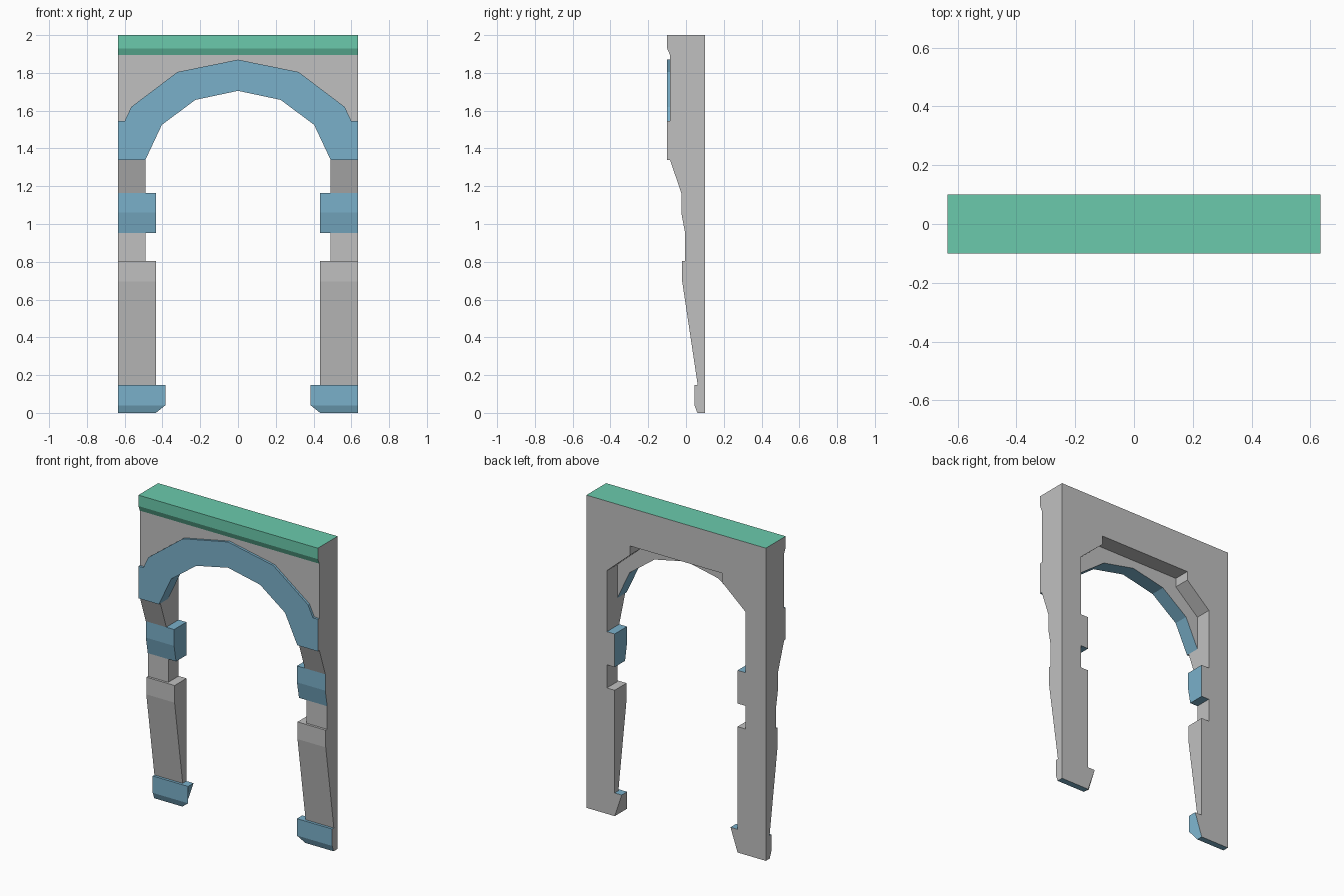
import bpy
import bmesh

cube = bpy.data.objects.get("Cube")
if cube:
    bpy.data.objects.remove(cube, do_unlink=True)


def make_material(name, rgb):
    mat = bpy.data.materials.new(name)
    mat.use_nodes = True
    color = (*rgb, 1.0)
    mat.diffuse_color = color
    mat.node_tree.nodes["Principled BSDF"].inputs["Base Color"].default_value = color
    return mat


stone = make_material("grey stone", (0.53, 0.53, 0.53))
blue = make_material("blue trim", (0.195, 0.434, 0.591))
green = make_material("green cornice", (0.147, 0.591, 0.413))

HALF = 0.635    # half of the width
BACK = 0.10     # back plane
MID = -0.005    # plane between the arch and the recess behind it
WALL = -0.085   # front of the wall
FRONT = -0.10   # front of the trim
POST = 0.49     # inner side of the thin post
LEG = 0.435     # inner side of the wide leg


def extrude(name, points, start, end, along, trim=None, adjust=None, plain=None):
    """Extrude an outline along x (points are y, z) or along y (points are x, z)."""
    bm = bmesh.new()
    place = (lambda p, d: (d, *p)) if along == "x" else (lambda p, d: (p[0], d, p[1]))
    face = bm.faces.new([bm.verts.new(place(p, start)) for p in points])
    grown = bmesh.ops.extrude_face_region(bm, geom=[face], use_keep_orig=True)
    for v in grown["geom"]:
        if isinstance(v, bmesh.types.BMVert):
            setattr(v.co, along, end)
    if adjust:
        for v in bm.verts:
            adjust(v)
    bmesh.ops.recalc_face_normals(bm, faces=bm.faces)
    bm.normal_update()
    # Trim colour everywhere but on the back and the outer ends
    if trim:
        for f in bm.faces:
            outer = abs(f.calc_center_median().x) > HALF - 0.001
            is_plain = outer or f.normal.y > 0.9 or (plain and plain(f))
            f.material_index = 0 if is_plain else 1
    mesh = bpy.data.meshes.new(name)
    bm.to_mesh(mesh)
    bm.free()
    mesh.materials.append(stone)
    if trim:
        mesh.materials.append(trim)
    obj = bpy.data.objects.new(name, mesh)
    bpy.context.collection.objects.link(obj)
    return obj


def mirrored(half):
    """Complete an outline given from the right end to the centre line."""
    return half + [(-x, z) for x, z in reversed(half) if x > 0]


def side_profile(front):
    """Close a front profile, given from bottom to top, against the back plane."""
    return front + [(BACK, front[-1][1]), (BACK, front[0][1])]


# Legs, one stack of parts on each side
for side, label in ((1, "left"), (-1, "right")):
    outer = side * HALF

    def chamfer(v):
        if v.co.z < 0.001 and abs(v.co.x) < HALF - 0.01:
            v.co.x = side * LEG

    extrude(label + "_foot", side_profile([(0.06, 0), (0.045, 0.04), (0.045, 0.148)]),
            side * 0.385, outer, "x", blue, chamfer, lambda f: f.normal.x < -0.9)
    extrude(label + "_leg", side_profile([(0.062, 0.148), (-0.02, 0.695), (-0.02, 0.805)]),
            side * LEG, outer, "x")
    extrude(label + "_lower_post", side_profile([(MID, 0.805), (MID, 0.953)]),
            side * POST, outer, "x")
    extrude(label + "_band", side_profile([(MID, 0.953), (-0.025, 1.06), (-0.025, 1.165)]),
            side * LEG, outer, "x", blue)
    extrude(label + "_upper_post", side_profile([(-0.025, 1.165), (WALL, 1.34)]),
            side * POST, outer, "x")

# Arch ring
ring_top = [(HALF, 1.545), (0.6, 1.545), (0.565, 1.62), (0.32, 1.805), (0, 1.87)]
ring_bottom = [(HALF, 1.34), (POST, 1.34), (0.403, 1.525), (0.226, 1.657), (0, 1.705)]
extrude("arch_ring", mirrored(ring_top) + mirrored(ring_bottom)[::-1],
        FRONT, MID, "y", blue)

# Wall above the ring
WALL_TOP = 1.895
top_edge = [(-HALF, WALL_TOP), (HALF, WALL_TOP)]
extrude("front_wall", mirrored(ring_top) + top_edge, WALL, MID, "y")

# Back wall with its wider stepped opening
opening = [(HALF, 1.34), (POST, 1.34), (POST, 1.555), (0.325, 1.70), (0.325, 1.757)]
extrude("back_wall", mirrored(opening) + top_edge, MID, BACK, "y")

# Cornice along the top
extrude("cornice", side_profile([(WALL, WALL_TOP), (FRONT, 1.93), (FRONT, 2.0)]),
        -HALF, HALF, "x", green)
